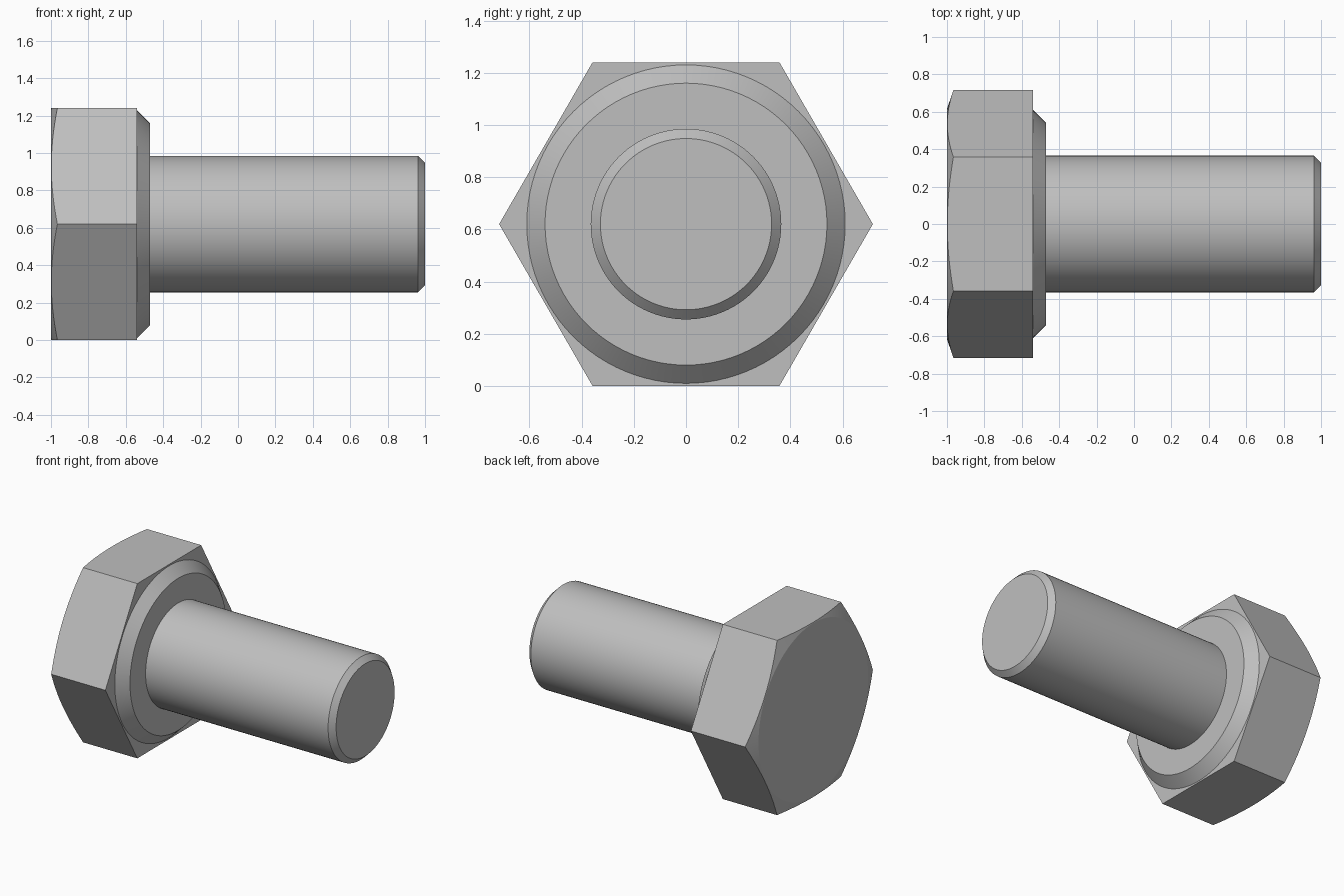
import bpy
import bmesh
from math import cos, sin, pi, radians

default_cube = bpy.data.objects.get("Cube")
if default_cube:
    bpy.data.objects.remove(default_cube)

SEGMENTS = 96            # multiple of six, so hexagon corners land on points
APOTHEM = 0.62           # half the width across flats, also the axis height
CAP_R = 0.615            # flat disc on the end of the head
HEAD_END, HEAD_BASE = -1.0, -0.54
COLLAR_FACE, TIP = -0.47, 1.0
COLLAR_R, SHAFT_R = 0.61, 0.365

steel = bpy.data.materials.new("steel_grey")
steel.use_nodes = True
grey = (0.52, 0.52, 0.52, 1)
steel.diffuse_color = grey
steel.node_tree.nodes["Principled BSDF"].inputs["Base Color"].default_value = grey

ANGLES = [2 * pi * i / SEGMENTS for i in range(SEGMENTS)]


def circle(x, r):
    return [(x, r * cos(a), r * sin(a)) for a in ANGLES]


def hexagon(x, slope=0.0):
    """Hexagonal ring; slope pulls the corners back along a cone."""
    ring = []
    for a in ANGLES:
        r = APOTHEM / cos(a % (pi / 3) - pi / 6)
        ring.append((x + slope * (r - CAP_R), r * cos(a), r * sin(a)))
    return ring


def loft(name, rings, cap_start=False, cap_end=False):
    """Skin a series of rings along the bolt axis."""
    bm = bmesh.new()
    loops = [[bm.verts.new(p) for p in ring] for ring in rings]
    for a, b in zip(loops, loops[1:]):
        for i in range(SEGMENTS):
            j = (i + 1) % SEGMENTS
            bm.faces.new((a[i], a[j], b[j], b[i]))
    if cap_start:
        bm.faces.new(loops[0][::-1])
    if cap_end:
        bm.faces.new(loops[-1])
    mesh = bpy.data.meshes.new(name)
    bm.to_mesh(mesh)
    bm.free()
    mesh.materials.append(steel)
    obj = bpy.data.objects.new(name, mesh)
    obj.location.z = APOTHEM
    bpy.context.collection.objects.link(obj)
    bpy.ops.object.select_all(action="DESELECT")
    obj.select_set(True)
    bpy.context.view_layer.objects.active = obj
    bpy.ops.object.shade_smooth_by_angle(angle=radians(15))
    return obj


# Hexagonal head with conically trimmed corners
loft("hex_head", [
    circle(HEAD_END, CAP_R),
    hexagon(HEAD_END, slope=0.34),
    hexagon(HEAD_BASE),
    circle(HEAD_BASE, COLLAR_R),
], cap_start=True)

# Tapered bearing collar under the head
loft("collar", [
    circle(HEAD_BASE, COLLAR_R),
    circle(COLLAR_FACE, 0.54),
    circle(COLLAR_FACE, SHAFT_R),
])

# Plain shaft with a chamfered tip
loft("shaft", [
    circle(COLLAR_FACE, SHAFT_R),
    circle(TIP - 0.037, SHAFT_R),
    circle(TIP, SHAFT_R - 0.037),
], cap_end=True)
